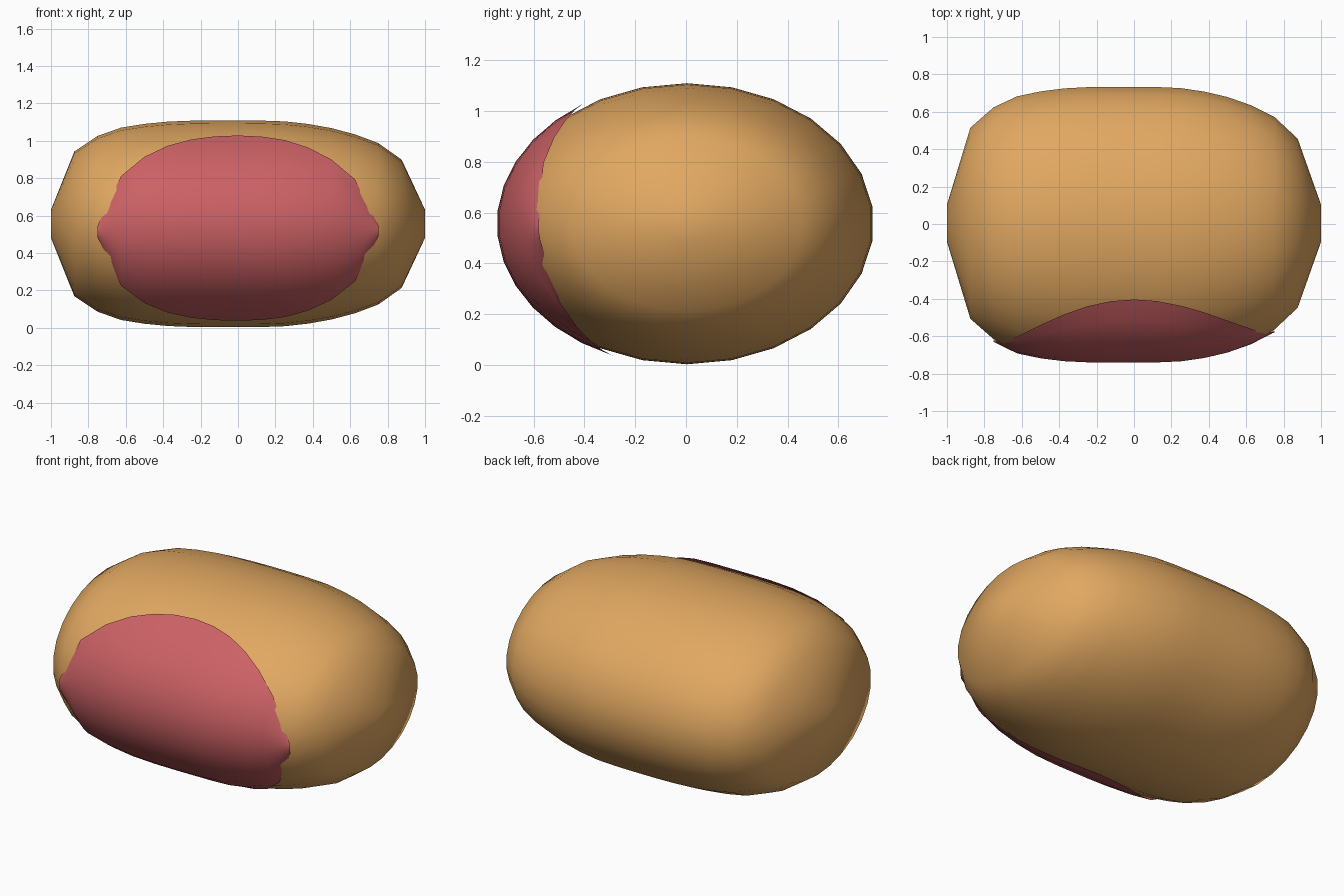
import bpy
import bmesh
from math import sin, cos, pi, radians, sqrt

if "Cube" in bpy.data.objects:
    bpy.data.objects.remove(bpy.data.objects["Cube"])

HALF_Y, HALF_Z = 0.735, 0.553
CY, CZ = 0.004, 0.556
# relative cross-section size at 17 evenly spaced stations from x=-1 to x=1
SCALE = [0.136, 0.70, 0.85, 0.93, 0.966, 0.988, 0.997, 1.0, 1.0,
         0.998, 0.99, 0.965, 0.925, 0.865, 0.78, 0.62, 0.136]


def point(i, angle, grow=1.0):
    """Point on station i; angle 0 faces the front, 90 degrees is up."""
    r = SCALE[i] * grow
    return (-1 + i / 8, CY - HALF_Y * r * cos(angle), CZ + HALF_Z * r * sin(angle))


def skin(name, rings, closed, color):
    """Skin a list of point rings into one smooth object."""
    bm = bmesh.new()
    rows = [[bm.verts.new(p) for p in ring] for ring in rings]
    n = len(rows[0])
    for a, b in zip(rows, rows[1:]):
        for j in range(n if closed else n - 1):
            k = (j + 1) % n
            bm.faces.new((a[j], b[j], b[k], a[k]))
    if closed:
        bm.faces.new(rows[0])
        bm.faces.new(rows[-1][::-1])
    for f in bm.faces:
        f.smooth = True
    mesh = bpy.data.meshes.new(name)
    bm.to_mesh(mesh)
    bm.free()
    mat = bpy.data.materials.new(name + "_color")
    mat.diffuse_color = color
    mat.use_nodes = True
    mat.node_tree.nodes["Principled BSDF"].inputs["Base Color"].default_value = mat.diffuse_color
    mesh.materials.append(mat)
    obj = bpy.data.objects.new(name, mesh)
    bpy.context.collection.objects.link(obj)
    return obj


# Rounded loaf body, 26-sided
SIDES = 26
skin("body", [[point(i, pi / 2 + 2 * pi * j / SIDES) for j in range(SIDES)]
              for i in range(17)], True, (0.75, 0.39, 0.12, 1))

# Oval front patch lying just above the body
ROWS = 12
patch = []
for i in range(2, 15):
    x = -1 + i / 8
    half = radians(max(4, 62 * sqrt(1 - (x / 0.75) ** 2)))
    patch.append([point(i, radians(-5) + half * (2 * j / ROWS - 1), 1.018)
                  for j in range(ROWS + 1)])
skin("front_patch", patch, False, (0.60, 0.12, 0.13, 1))
